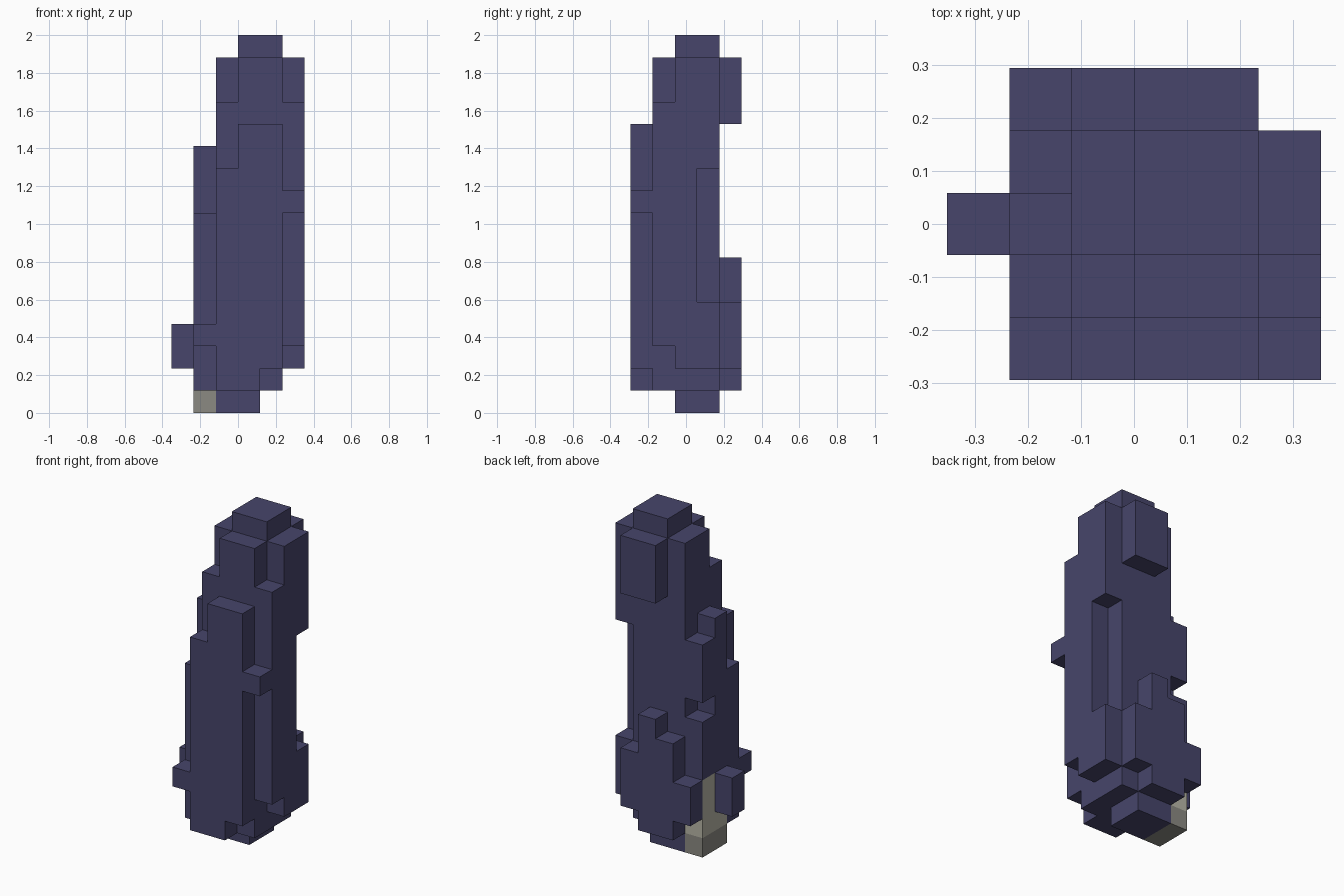
import bpy
import bmesh
from mathutils import Vector

cube = bpy.data.objects.get("Cube")
if cube:
    bpy.data.objects.remove(cube, do_unlink=True)

UNIT = 2 / 17                      # edge of one block
ORIGIN = Vector((-3, -2.5, 0))     # grid corner, in blocks
cells = {}                         # block position -> part name


def material(name, red, green, blue):
    mat = bpy.data.materials.new(name)
    mat.use_nodes = True
    colour = (red, green, blue, 1)
    mat.diffuse_color = colour
    shader = next(n for n in mat.node_tree.nodes if n.type == 'BSDF_PRINCIPLED')
    shader.inputs["Base Color"].default_value = colour
    shader.inputs["Roughness"].default_value = 0.9
    return mat


def fill(part, xs, ys, zs):
    """Fill a box of blocks; each argument is a (start, end) range."""
    for x in range(*xs):
        for y in range(*ys):
            for z in range(*zs):
                cells[x, y, z] = part


def build(part, mat):
    """Skin the outer faces of one part and merge its flat areas."""
    bm = bmesh.new()
    for cell, owner in cells.items():
        if owner != part:
            continue
        for axis in range(3):
            for side in (0, 1):
                near = list(cell)
                near[axis] += 2 * side - 1
                if tuple(near) in cells:
                    continue
                u, v = (axis + 1) % 3, (axis + 2) % 3
                ring = []
                for du, dv in ((0, 0), (1, 0), (1, 1), (0, 1)):
                    p = Vector(cell)
                    p[axis] += side
                    p[u] += du
                    p[v] += dv
                    ring.append(bm.verts.new((p + ORIGIN) * UNIT))
                bm.faces.new(ring if side else ring[::-1])
    bmesh.ops.remove_doubles(bm, verts=bm.verts, dist=UNIT / 100)
    bmesh.ops.dissolve_limit(bm, angle_limit=0.01, verts=bm.verts, edges=bm.edges)
    mesh = bpy.data.meshes.new(part)
    bm.to_mesh(mesh)
    bm.free()
    mesh.materials.append(mat)
    bpy.context.collection.objects.link(bpy.data.objects.new(part, mesh))


# Single-block ranges for the outer columns and rows
RIGHT_TIP, RIGHT, LEFT = (0, 1), (1, 2), (5, 6)
FRONT, FORE, MIDDLE, REAR, BACK = (0, 1), (1, 2), (2, 3), (3, 4), (4, 5)

body = "stone_body"

# Core, shoulder and cap
fill(body, (2, 5), (1, 4), (1, 14))
fill(body, (3, 5), (1, 4), (14, 16))
fill(body, (2, 3), (2, 4), (14, 16))
fill(body, (3, 5), (2, 4), (16, 17))

# Front slabs
fill(body, (3, 5), FRONT, (2, 13))
fill(body, (3, 4), FRONT, (1, 2))
fill(body, (2, 3), FRONT, (1, 11))
fill(body, RIGHT, FRONT, (3, 4))

# Left side
fill(body, LEFT, FRONT, (9, 10))
fill(body, LEFT, FORE, (3, 14))
fill(body, LEFT, MIDDLE, (2, 16))
for span in ((2, 5), (11, 16)):
    fill(body, LEFT, REAR, span)

# Right side
fill(body, RIGHT, FORE, (1, 9))
fill(body, RIGHT, MIDDLE, (1, 12))
for span in ((4, 7), (8, 11)):
    fill(body, RIGHT, REAR, span)
fill(body, RIGHT_TIP, MIDDLE, (2, 4))

# Back slabs
fill(body, (3, 5), BACK, (13, 16))
for column, span in enumerate(((2, 4), (1, 6), (1, 7), (2, 5)), start=1):
    fill(body, (column, column + 1), BACK, span)

# Foot, with the pale vein at its rear right corner
fill(body, (2, 4), (2, 4), (0, 1))
fill("grey_foot", RIGHT, (2, 4), (0, 1))
fill("pale_vein", RIGHT, REAR, (1, 4))
fill("pale_vein", RIGHT, MIDDLE, (1, 2))

build(body, material("dark_indigo", 0.063, 0.060, 0.147))
build("grey_foot", material("warm_grey", 0.26, 0.255, 0.225))
build("pale_vein", material("pale_grey", 0.48, 0.47, 0.39))
